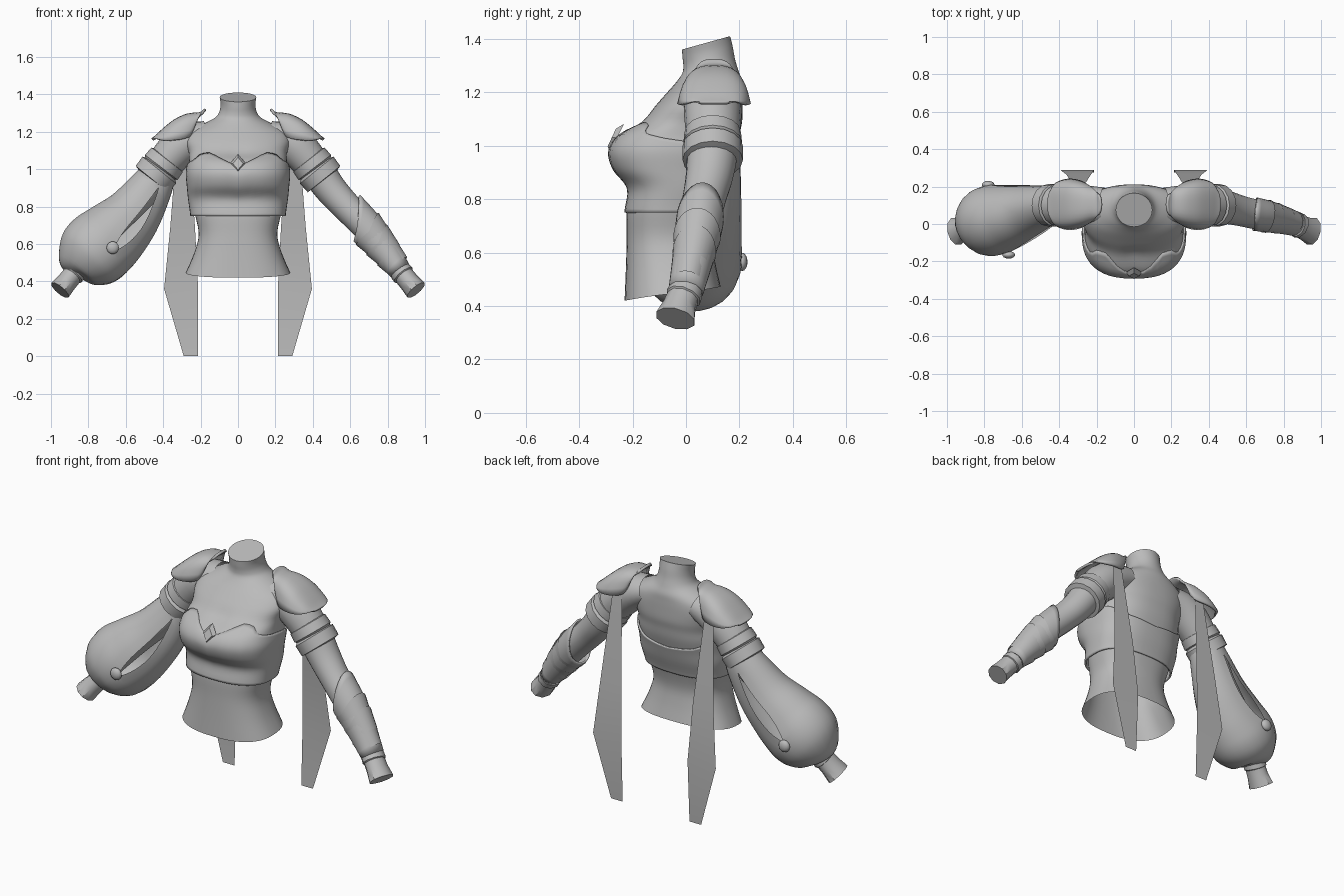
import bpy, bmesh, math
from mathutils import Vector

if "Cube" in bpy.data.objects:
    bpy.data.objects.remove(bpy.data.objects["Cube"])

mat = bpy.data.materials.new("plain_grey")
mat.diffuse_color = (0.5, 0.5, 0.5, 1)
mat.use_nodes = True
mat.node_tree.nodes["Principled BSDF"].inputs["Base Color"].default_value = mat.diffuse_color


def spline(rows, n):
    """Resample rows of numbers with a Catmull-Rom curve, n steps per span."""
    out = []
    for i in range(len(rows) - 1):
        p = [rows[max(0, min(len(rows) - 1, i + k))] for k in (-1, 0, 1, 2)]
        for s in range(n):
            t = s / n
            out.append(tuple(0.5 * (2 * b + (c - a) * t + (2 * a - 5 * b + 4 * c - d) * t * t
                                    + (3 * b - a - 3 * c + d) * t ** 3) for a, b, c, d in zip(*p)))
    return out + [tuple(rows[-1])]


def lerp_table(table, x):
    for a, b in zip(table, table[1:]):
        if x <= b[0]:
            t = max(0, (x - a[0]) / (b[0] - a[0]))
            return [p + (q - p) * t for p, q in zip(a, b)]
    return list(table[-1])


def grid(name, rows, closed=False, caps=(False, False), skip=(), thick=0, angle=40):
    """Skin rows of points into a smooth-shaded surface."""
    bm = bmesh.new()
    vs = [[bm.verts.new(p) for p in r] for r in rows]
    n = len(rows[0])
    for a, b in zip(vs, vs[1:]):
        for j in range(n if closed else n - 1):
            if j not in skip:
                k = (j + 1) % n
                bm.faces.new((a[j], a[k], b[k], b[j]))
    for end, on in zip((vs[0], vs[-1]), caps):
        if on:
            bm.faces.new(end)
    bmesh.ops.remove_doubles(bm, verts=bm.verts, dist=0.0005)
    bmesh.ops.recalc_face_normals(bm, faces=bm.faces)
    return finish(name, bm, thick, angle)


def finish(name, bm, thick=0, angle=40):
    me = bpy.data.meshes.new(name)
    bm.to_mesh(me)
    bm.free()
    ob = bpy.data.objects.new(name, me)
    bpy.context.collection.objects.link(ob)
    me.materials.append(mat)
    bpy.ops.object.select_all(action='DESELECT')
    ob.select_set(True)
    bpy.context.view_layer.objects.active = ob
    bpy.ops.object.shade_smooth_by_angle(angle=math.radians(angle))
    if thick:
        mod = ob.modifiers.new("thickness", 'SOLIDIFY')
        mod.thickness = thick
        mod.offset = -1
    return ob


def frames(path, side=1):
    """Centre, in-plane and depth axes along rows (x, y, z, ...)."""
    c = [Vector((side * p[0], p[1], p[2])) for p in path]
    for i, p in enumerate(c):
        t = (c[min(i + 1, len(c) - 1)] - c[max(i - 1, 0)]).normalized()
        u = t.cross(Vector((0, 1, 0))).normalized()
        yield p, u, u.cross(t), t


def tube(name, path, side=1, seg=20, caps=(False, False), start=None, thick=0):
    """Tube along rows (x, y, z, in-plane radius, depth radius)."""
    rows = []
    for i, (row, (c, u, v, t)) in enumerate(zip(path, frames(path, side))):
        ring = []
        for j in range(seg):
            a = 2 * math.pi * j / seg
            p = c + u * math.cos(a) * row[3] + v * math.sin(a) * row[4]
            if start:  # slide the ring along the tube, fading to the far end
                p += t * start(a) * (1 - i / (len(path) - 1))
            ring.append(p)
        rows.append(ring)
    return grid(name, rows, True, caps, thick=thick)


# Torso profile: z, half width, front y, back y, tilt
body = spline([(.446, .28, -.23, .13, .026), (.55, .235, -.225, .11, .01), (.65, .21, -.222, .10, 0),
               (.75, .228, -.222, .12, 0), (.84, .25, -.212, .15, 0), (.91, .262, -.265, .17, 0),
               (.98, .27, -.283, .19, 0), (1.04, .262, -.25, .2, 0), (1.09, .264, -.17, .21, 0),
               (1.15, .28, -.115, .212, 0), (1.20, .258, -.07, .212, 0), (1.24, .19, -.035, .21, 0),
               (1.275, .123, -.014, .197, .004), (1.31, .099, -.01, .184, .012),
               (1.35, .093, -.013, .175, .02), (1.385, .098, -.015, .165, .025)], 4)


def body_point(row, a, off=0, wide=0):
    z, hw, f, b, tilt = row
    e = 2 / (2.0 + .5 * max(0, min(1, (1.25 - z) / .2)))
    s, c = math.sin(a), math.cos(a)
    x = (hw + off + wide) * math.copysign(abs(s) ** e, s)
    y = (f + b) / 2 - ((b - f) / 2 + off) * math.copysign(abs(c) ** e, c)
    if c > 0:  # slight dip between the bust halves
        y += .015 * math.exp(-(x / .05) ** 2 - ((z - 1.07) / .05) ** 2)
    return Vector((x, y, z - tilt * c))


N = 48
turn = [2 * math.pi * j / N for j in range(N)]
grid("torso", [[body_point(r, a) for a in turn] for r in body], True, (False, True))

# Bodice with a sweetheart neckline, standing off the waist at its lower edge
neckline = [(0, 1.02), (.2, 1.05), (.5, 1.09), (.75, 1.085), (1.0, 1.05), (1.4, 1.03),
            (2.0, 1.0), (2.6, .94), (math.pi, .92)]
rows = []
for i in range(25):
    ring = []
    for a in turn:
        top = lerp_table(neckline, min(a, 2 * math.pi - a))[1]
        z = .75 + (top - .75) * i / 24
        ring.append(body_point(lerp_table(body, z), a, .009, .018 * (1 - i / 24) ** 2))
    rows.append(ring)
grid("bodice", rows, True, thick=.01)

# Chest gem, leaning back against the bust
bm = bmesh.new()
rim = [bm.verts.new((x, -.258 + z * .5, 1.03 + z)) for x, z in ((.042, 0), (0, .052), (-.042, 0), (0, -.052))]
inner = [bm.verts.new((v.co.x * .65, -.278 + z * .3, 1.03 + z * .65)) for v, z in zip(rim, (0, .052, 0, -.052))]
bm.faces.new(inner)
bm.faces.new(rim)
for j in range(4):
    k = (j + 1) % 4
    bm.faces.new((rim[j], rim[k], inner[k], inner[j]))
bmesh.ops.recalc_face_normals(bm, faces=bm.faces)
finish("chest_gem", bm, angle=10)

# Parts on both sides
arm = spline([(.16, .10, 1.185, .075, .095), (.29, .10, 1.135, .105, .108), (.41, .10, 1.01, .094, .098),
              (.49, .09, .90, .086, .09), (.57, .07, .81, .08, .082), (.66, .05, .72, .078, .08),
              (.75, .035, .62, .073, .075), (.83, .01, .51, .058, .062), (.89, -.01, .43, .046, .052)], 4)
for side, word in ((1, "left"), (-1, "right")):
    tube(word + "_arm", arm, side, caps=(False, True))
    tube(word + "_armband", [(.375, .1, 1.055, .09, .09), (.379, .1, 1.05, .106, .106),
                             (.41, .1, 1.01, .11, .11), (.415, .1, 1.003, .1, .1),
                             (.421, .1, .995, .115, .114), (.46, .1, .947, .112, .113),
                             (.463, .1, .943, .08, .08)], side, 16)
    tube(word + "_wrist_cuff", [(.862, 0, .462, .045, .05), (.866, 0, .457, .06, .066),
                                (.885, -.01, .433, .062, .068), (.888, -.012, .43, .055, .061),
                                (.915, -.025, .397, .055, .064), (.952, -.04, .353, .06, .077)],
         side, 10, (False, True))

    # Shoulder plate: x, ridge z, half depth, drop, x shift at the rim
    plate = spline([(.18, 1.325, .085, .125, .06), (.205, 1.305, .105, .13, .05),
                    (.27, 1.298, .122, .135, .02), (.34, 1.267, .13, .11, 0),
                    (.40, 1.22, .122, .065, -.01), (.44, 1.183, .10, .022, -.01),
                    (.463, 1.165, .06, .0, -.01)], 3)
    rows = []
    for x, z, hy, drop, sh in plate:
        ring = []
        for j in range(17):
            v = -1 + j / 8
            ring.append((side * (x + sh * v * v), .105 + hy * math.sin(v * math.pi / 2) * (1 + .06 * v ** 8),
                         z - drop * abs(v) ** 2.6))
        rows.append(ring)
    grid(word + "_shoulder_plate", rows, thick=.014)

    # Hanging ribbon: z, inner x, outer x, y
    grid(word + "_ribbon", [[(side * a, y, z), (side * b, y, z)] for z, a, b, y in
                            ((1.17, .265, .325, .21), (.69, .23, .362, .265),
                             (.36, .213, .395, .29), (0, .215, .29, .275))])

# Forearm guard with a long point on the outside, then thin pointed ridges
tube("forearm_guard", spline([(.69, .045, .68, .098, .09), (.74, .035, .625, .093, .085),
                              (.80, .02, .55, .08, .076), (.866, 0, .458, .06, .066)], 3), 1, 24,
     start=lambda a: -.16 * ((1 + math.cos(a)) / 2) ** 1.4, thick=.01)
for i, (x, y, z, r) in enumerate(((.71, .041, .658, .101), (.76, .031, .60, .094), (.81, .016, .537, .083))):
    tube("guard_ridge_%d" % (i + 1), [(x, y, z, r, r - .012), (x + .04, y - .01, z - .05, r - .014, r - .024)],
         1, 24, start=lambda a: -.06 * max(0, math.cos(a)))

# Puffed sleeve with a leaf-shaped slit front and back
puff = spline([(-.42, .1, .995, .09, .09), (-.46, .1, .912, .115, .105), (-.56, .07, .76, .155, .14),
               (-.665, .04, .65, .188, .172), (-.752, .02, .575, .2, .19), (-.815, .01, .515, .18, .175),
               (-.865, 0, .462, .12, .12), (-.88, -.005, .438, .05, .055)], 5)
front, back = math.radians(-72), math.radians(96)
rows = []
for i, (row, (c, u, v, t)) in enumerate(zip(puff, frames(puff))):
    f = max(0, min(1, (i - 5) / 14))
    w = .2 * math.sin(math.pi * f) if 0 < f < 1 else 0
    ang = []
    for lo, hi in ((front + w, back - w), (back + w, front + 2 * math.pi - w)):
        ang += [lo + (hi - lo) * k / 11 for k in range(12)]
    rows.append([c + u * math.cos(a) * row[3] + v * math.sin(a) * row[4] for a in ang])
grid("puffed_sleeve", rows, True, skip=(11, 23))

# Sleeve buttons
for name, pos in (("front_button", (-.67, -.165, .58)), ("back_button", (-.78, .21, .565))):
    bm = bmesh.new()
    bmesh.ops.create_uvsphere(bm, u_segments=14, v_segments=8, radius=.034)
    for p in bm.verts:
        p.co.y *= .6
        p.co += Vector(pos)
    finish(name, bm)
